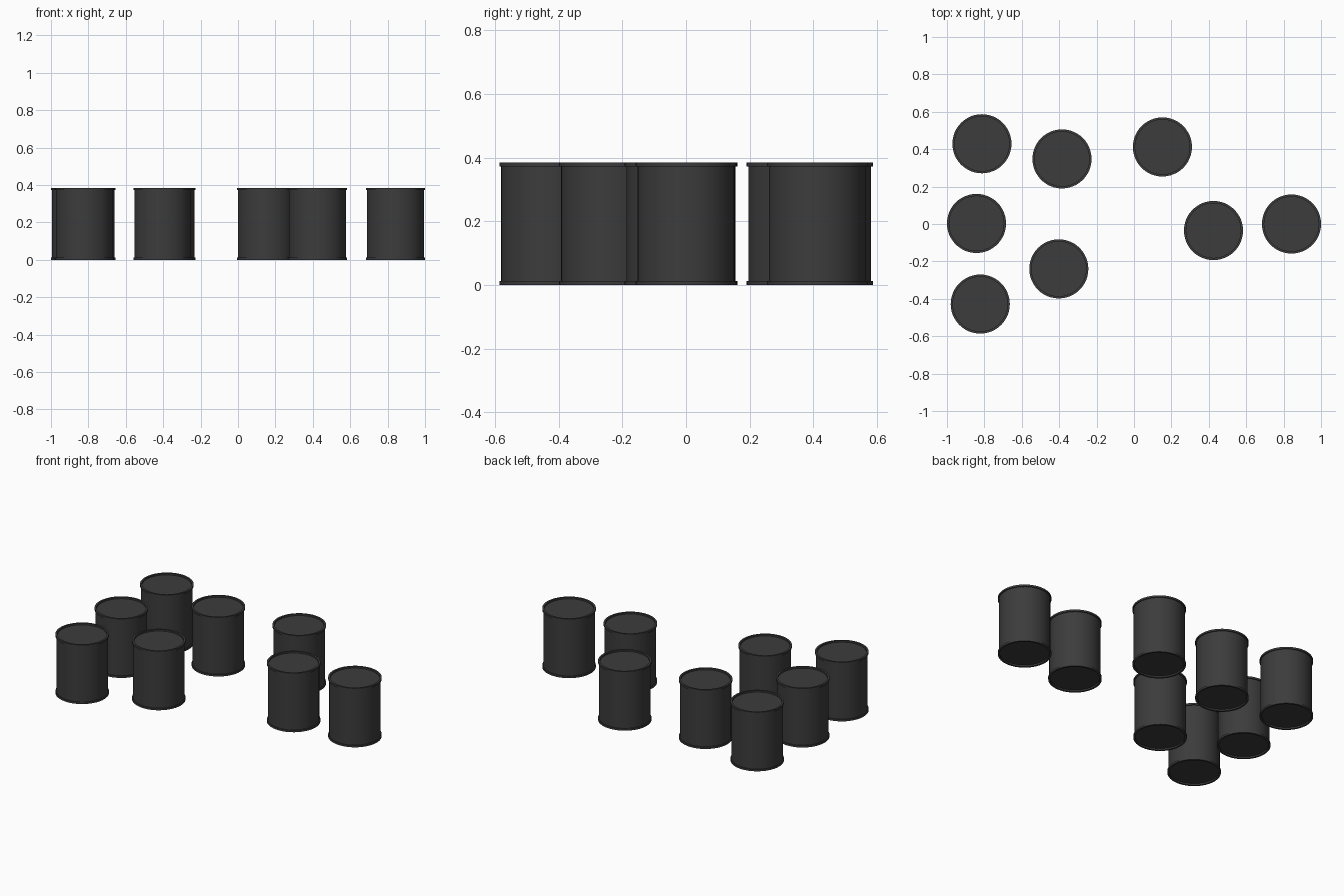
import bpy
import bmesh
from math import cos, sin, pi, radians

cube = bpy.data.objects.get("Cube")
if cube:
    bpy.data.objects.remove(cube, do_unlink=True)

# Dark painted steel
steel = bpy.data.materials.new("dark_grey_steel")
steel.use_nodes = True
colour = (0.045, 0.045, 0.045, 1)
steel.diffuse_color = colour
steel.node_tree.nodes["Principled BSDF"].inputs["Base Color"].default_value = colour

SIDES = 48
R, BODY, INNER = 0.158, 0.152, 0.146   # rim, wall and lid radii
H, RIM, DEPTH = 0.384, 0.012, 0.01     # height, rim height, lid recess

# Half profile from the recessed base up to the recessed lid
PROFILE = [(INNER, DEPTH), (INNER, 0), (R, 0), (R, RIM), (BODY, RIM)]
PROFILE += [(r, H - z) for r, z in reversed(PROFILE)]


def drum_mesh():
    bm = bmesh.new()
    rings = []
    for r, z in PROFILE:
        rings.append([bm.verts.new((r * cos(2 * pi * i / SIDES),
                                    r * sin(2 * pi * i / SIDES), z))
                      for i in range(SIDES)])
    for low, high in zip(rings, rings[1:]):
        for i in range(SIDES):
            j = (i + 1) % SIDES
            bm.faces.new((low[i], low[j], high[j], high[i]))
    # Base and lid discs
    bm.faces.new(list(reversed(rings[0])))
    bm.faces.new(rings[-1])
    bmesh.ops.recalc_face_normals(bm, faces=bm.faces)
    mesh = bpy.data.meshes.new("drum")
    bm.to_mesh(mesh)
    bm.free()
    mesh.materials.append(steel)
    return mesh


# Scattered standing drums
SPOTS = [(-0.813, 0.429), (-0.385, 0.348), (0.152, 0.412), (-0.842, 0.003),
         (-0.402, -0.24), (-0.822, -0.428), (0.425, -0.035), (0.842, 0.0)]

bpy.ops.object.select_all(action='DESELECT')
for n, (x, y) in enumerate(SPOTS, 1):
    drum = bpy.data.objects.new(f"drum_{n}", drum_mesh())
    drum.location = (x, y, 0)
    bpy.context.collection.objects.link(drum)
    drum.select_set(True)
    bpy.context.view_layer.objects.active = drum
bpy.ops.object.shade_smooth_by_angle(angle=radians(35))
